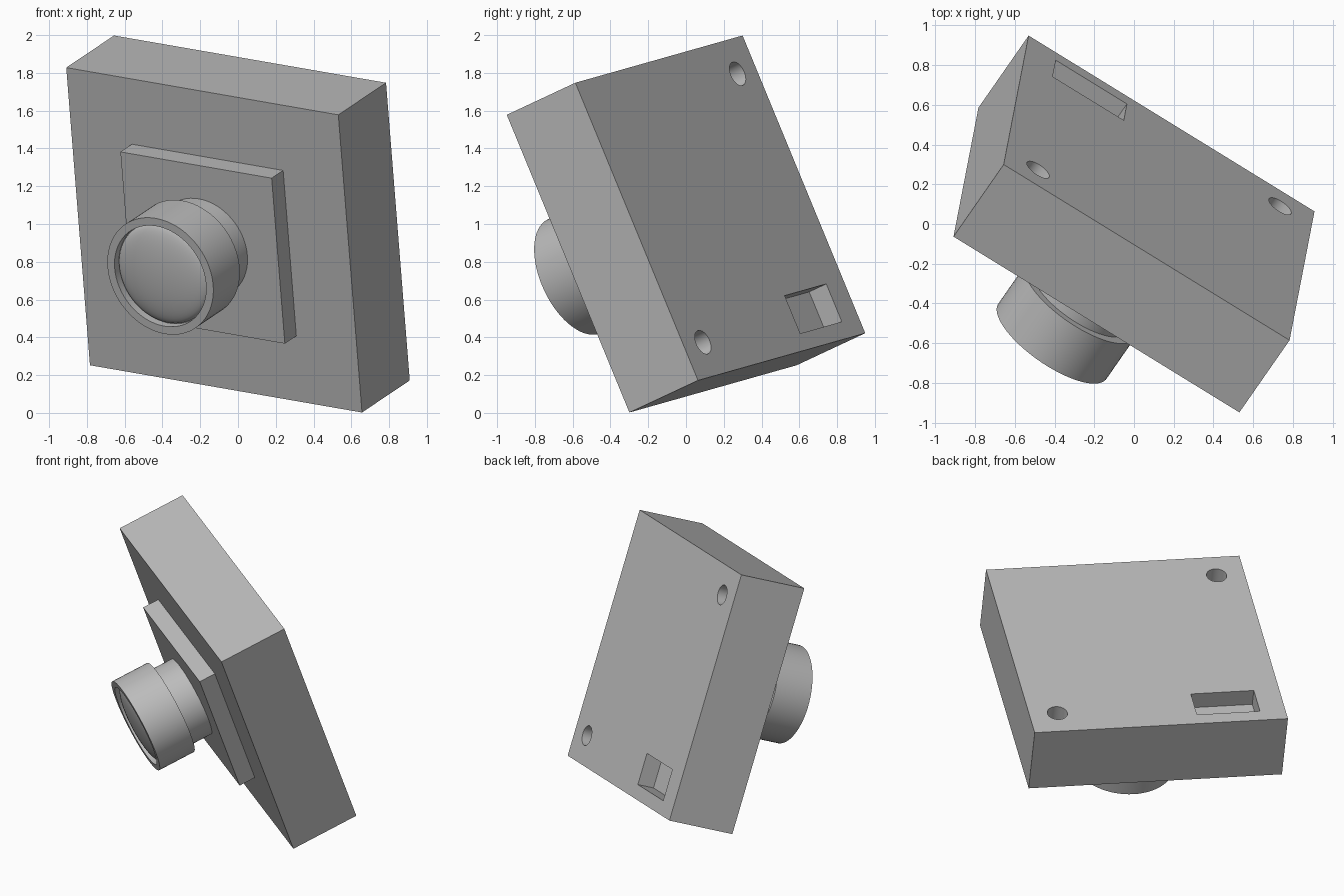
import bpy, bmesh, math
from mathutils import Matrix, Vector

if "Cube" in bpy.data.objects:
    bpy.data.objects.remove(bpy.data.objects["Cube"], do_unlink=True)

# Single grey plastic
grey = bpy.data.materials.new("grey plastic")
grey.use_nodes = True
colour = (0.5, 0.5, 0.5, 1)
grey.diffuse_color = colour
grey.node_tree.nodes["Principled BSDF"].inputs["Base Color"].default_value = colour

# Tilted frame of the camera: x across, y up, z out of the lens
across = Vector((0.8426, -0.518, -0.1463)).normalized()
out = across.cross(Vector((-0.0731, -0.38, 0.9216))).normalized()
up = out.cross(across)
tilt = Matrix((across, up, out)).transposed().to_4x4()
frame = Matrix.Translation((0, 0, 1)) @ tilt

SIDE, DEPTH = 1.709, 0.474
FRONT, BACK = DEPTH / 2, -DEPTH / 2


def add_object(name, bm):
    bmesh.ops.recalc_face_normals(bm, faces=bm.faces)
    mesh = bpy.data.meshes.new(name)
    bm.to_mesh(mesh)
    bm.free()
    mesh.materials.append(grey)
    obj = bpy.data.objects.new(name, mesh)
    obj.matrix_world = frame
    bpy.context.collection.objects.link(obj)
    return obj


def box(name, size, centre):
    bm = bmesh.new()
    place = Matrix.Translation(centre) @ Matrix.Diagonal((*size, 1))
    bmesh.ops.create_cube(bm, size=1, matrix=place)
    return add_object(name, bm)


def cylinder(name, radius, depth, centre):
    bm = bmesh.new()
    bmesh.ops.create_cone(bm, cap_ends=True, segments=48, radius1=radius, radius2=radius,
                          depth=depth, matrix=Matrix.Translation(centre))
    return add_object(name, bm)


def lathe(name, profile, steps=64):
    bm = bmesh.new()
    verts = [bm.verts.new((r, 0, z)) for r, z in profile]
    edges = [bm.edges.new(pair) for pair in zip(verts, verts[1:])]
    bmesh.ops.spin(bm, geom=verts + edges, cent=(0, 0, 0), axis=(0, 0, 1),
                   angle=2 * math.pi, steps=steps)
    bmesh.ops.remove_doubles(bm, verts=bm.verts, dist=1e-4)
    return add_object(name, bm)


def smooth(obj):
    bpy.ops.object.select_all(action='DESELECT')
    obj.select_set(True)
    bpy.context.view_layer.objects.active = obj
    bpy.ops.object.shade_smooth_by_angle(angle=math.radians(35))


def cut(target, cutter):
    cutter.hide_render = True
    mod = target.modifiers.new("cut", 'BOOLEAN')
    mod.operation = 'DIFFERENCE'
    mod.solver = 'EXACT'
    mod.object = cutter
    bpy.context.view_layer.objects.active = target
    bpy.ops.object.modifier_apply(modifier=mod.name)
    bpy.data.objects.remove(cutter, do_unlink=True)


# Housing with two blind screw holes and a port in the back
housing = box("housing", (SIDE, SIDE, DEPTH), (0, 0, 0))
for sign in (-1, 1):
    cut(housing, cylinder("hole_cutter", 0.067, 0.38, (sign * 0.665, -sign * 0.665, BACK)))
cut(housing, box("port_cutter", (0.425, 0.217, 0.236), (-0.471, -0.653, BACK)))
smooth(housing)

# Raised mounting plate
PLATE = 0.114
box("mounting_plate", (0.95, 0.95, PLATE), (0, 0, FRONT + PLATE / 2))

# Stepped lens barrel with a recessed mouth
base, step, rim = FRONT + PLATE, 0.508, 0.771
floor = rim - 0.045
smooth(lathe("lens_barrel", [(0, base), (0.281, base), (0.281, step), (0.332, step),
                             (0.332, rim), (0.287, rim), (0.287, floor), (0, floor)]))

# Domed lens glass
arc = [math.pi / 2 * i / 12 for i in range(13)]
smooth(lathe("lens_glass", [(0.284 * math.cos(a), floor + 0.06 * math.sin(a)) for a in arc]))
